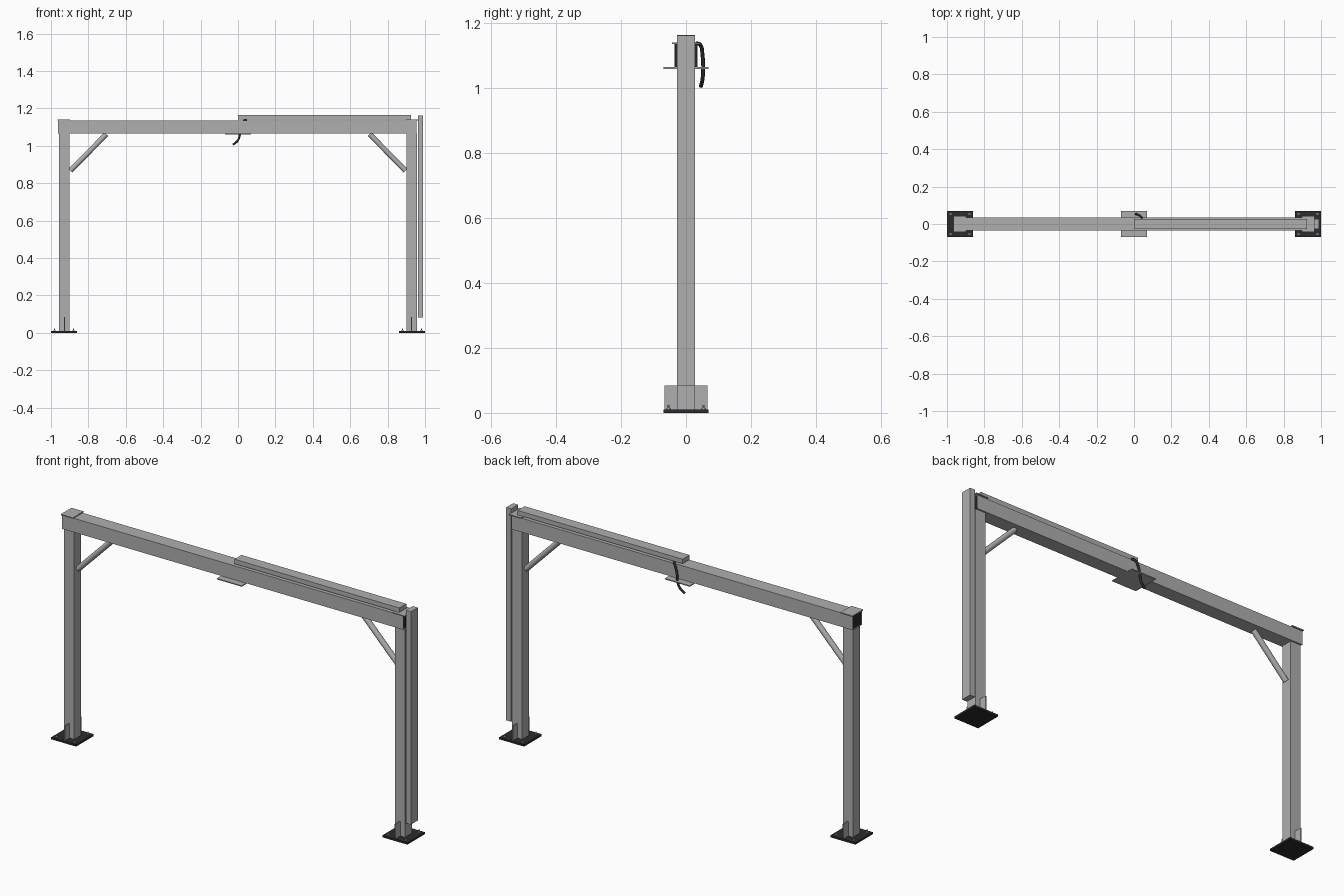
import bpy, bmesh, math
from mathutils import Vector

if "Cube" in bpy.data.objects:
    bpy.data.objects.remove(bpy.data.objects["Cube"])


def material(name, rgb):
    m = bpy.data.materials.new(name)
    m.diffuse_color = (*rgb, 1)
    m.use_nodes = True
    m.node_tree.nodes["Principled BSDF"].inputs["Base Color"].default_value = m.diffuse_color
    return m


STEEL = material("galvanised grey", (0.43, 0.43, 0.43))
DARK = material("dark rubber", (0.025, 0.025, 0.025))


def finish(bm, name, mat):
    bmesh.ops.recalc_face_normals(bm, faces=bm.faces)
    me = bpy.data.meshes.new(name)
    bm.to_mesh(me)
    bm.free()
    me.materials.append(mat)
    ob = bpy.data.objects.new(name, me)
    bpy.context.collection.objects.link(ob)
    return ob


def box(name, x, y, z, mat=STEEL):
    """Box from (min, max) pairs on each axis."""
    bm = bmesh.new()
    bmesh.ops.create_cube(bm, size=1)
    for v in bm.verts:
        v.co = [(a + b) / 2 + c * (b - a) for c, (a, b) in zip(v.co, (x, y, z))]
    return finish(bm, name, mat)


def rod(name, start, end, radius, sides=20, mat=STEEL):
    """Straight round bar between two points."""
    a, b = Vector(start), Vector(end)
    bm = bmesh.new()
    bmesh.ops.create_cone(bm, cap_ends=True, segments=sides, radius1=radius,
                          radius2=radius, depth=(b - a).length)
    bm.transform(Vector((b - a)).to_track_quat('Z', 'Y').to_matrix().to_4x4())
    bmesh.ops.translate(bm, verts=bm.verts, vec=(a + b) / 2)
    for f in bm.faces:
        f.smooth = len(f.verts) == 4
    return finish(bm, name, mat)


def span(a, b, s):
    """Mirror an x range to side s."""
    return tuple(sorted((a * s, b * s)))


# Main beam: square tube with recessed dark end plugs
beam = box("main_beam", (-0.962, 0.955), (-0.036, 0.036), (1.065, 1.136))
bm = bmesh.new()
bm.from_mesh(beam.data)
ends = [f for f in bm.faces if abs(f.normal.x) > 0.9]
bmesh.ops.inset_individual(bm, faces=ends, thickness=0.003, depth=-0.004)
beam.data.materials.append(DARK)
for f in ends:
    f.material_index = 1
bm.to_mesh(beam.data)
bm.free()

for s, side in ((-1, "left"), (1, "right")):
    # Post with base plate and top cap
    box(side + "_post", span(0.9, 0.957, s), (-0.028, 0.028), (0.01, 1.066))
    box(side + "_base_plate", span(0.86, 1.0, s), (-0.07, 0.07), (0, 0.01), DARK)
    box(side + "_top_cap", span(0.897, 0.965, s), (-0.043, 0.043), (1.136, 1.141))
    # Stiffener plates and anchor bolts
    for t, end in ((-1, "front"), (1, "back")):
        box(f"{side}_{end}_gusset", span(0.926, 0.931, s),
            span(0.027, 0.066, t), (0.01, 0.084))
        for i, x in enumerate((0.88, 0.98)):
            rod(f"{side}_{end}_anchor_nut_{i}", (x * s, 0.054 * t, 0.01),
                (x * s, 0.054 * t, 0.015), 0.006, 6)
            rod(f"{side}_{end}_anchor_bolt_{i}", (x * s, 0.054 * t, 0.01),
                (x * s, 0.054 * t, 0.024), 0.003, 10)
    # Diagonal brace
    rod(side + "_brace", (-0.896 * -s, 0, 0.867), (0.704 * s, 0, 1.062), 0.014)

# Mounting plate under the beam, and cable ducts
box("mounting_plate", (-0.07, 0.07), (-0.07, 0.07), (1.06, 1.065))
box("top_cable_duct", (0.0, 0.925), (-0.028, 0.028), (1.142, 1.165))
box("side_cable_duct", (0.962, 0.99), (-0.028, 0.028), (0.083, 1.163))

# Hanging flexible cable
path = [(0.045, 0.032, 1.139), (0.032, 0.044, 1.134), (0.016, 0.051, 1.10),
        (0.01, 0.053, 1.06), (0.0, 0.051, 1.03), (-0.026, 0.046, 1.006)]
cu = bpy.data.curves.new("hanging_cable", 'CURVE')
cu.dimensions = '3D'
cu.bevel_depth = 0.006
cu.bevel_resolution = 3
cu.use_fill_caps = True
sp = cu.splines.new('BEZIER')
sp.bezier_points.add(len(path) - 1)
for p, co in zip(sp.bezier_points, path):
    p.co = co
    p.handle_left_type = p.handle_right_type = 'AUTO'
cu.materials.append(DARK)
bpy.context.collection.objects.link(bpy.data.objects.new("hanging_cable", cu))
